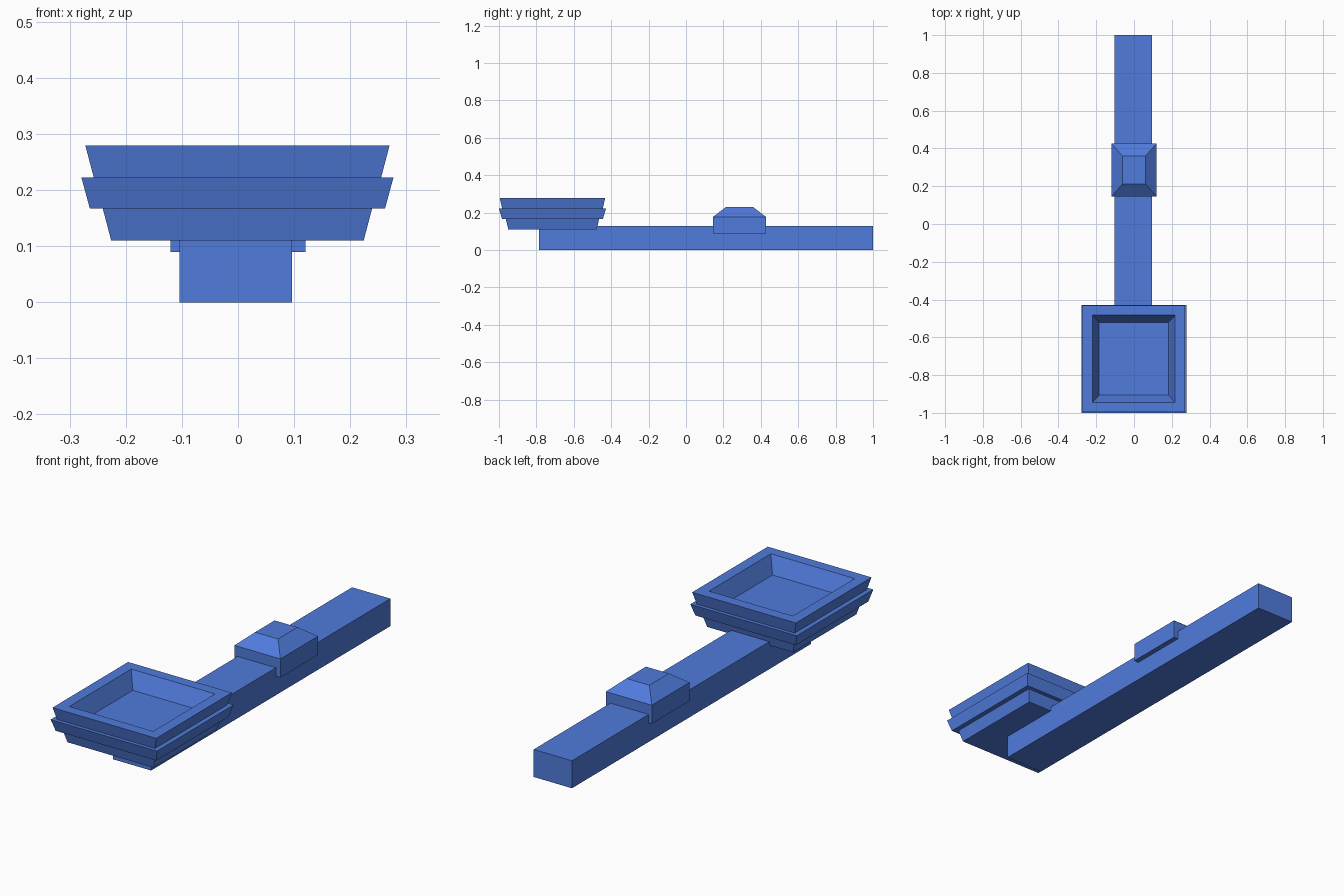
import bpy
import bmesh

# Remove the default cube only
cube = bpy.data.objects.get("Cube")
if cube:
    bpy.data.objects.remove(cube, do_unlink=True)

# Single blue material
blue = bpy.data.materials.new("blue")
blue.use_nodes = True
colour = (0.08, 0.2, 0.72, 1)
blue.diffuse_color = colour
blue.node_tree.nodes["Principled BSDF"].inputs["Base Color"].default_value = colour


def stack(name, centre, rings):
    """Loft a closed solid through rectangles given as (half x, half y, z)."""
    bm = bmesh.new()
    loops = []
    for hx, hy, z in rings:
        corners = ((-hx, -hy), (hx, -hy), (hx, hy), (-hx, hy))
        loops.append([bm.verts.new((x, y, z)) for x, y in corners])
    for low, high in zip(loops, loops[1:]):
        for i in range(4):
            j = (i + 1) % 4
            bm.faces.new((low[i], low[j], high[j], high[i]))
    bm.faces.new(loops[0][::-1])
    bm.faces.new(loops[-1])
    bmesh.ops.recalc_face_normals(bm, faces=bm.faces)
    mesh = bpy.data.meshes.new(name)
    bm.to_mesh(mesh)
    bm.free()
    mesh.materials.append(blue)
    obj = bpy.data.objects.new(name, mesh)
    obj.location = (centre[0], centre[1], 0)
    bpy.context.collection.objects.link(obj)
    return obj


# Long bar
stack("beam", (-0.004, 0.107), [(0.1, 0.893, 0), (0.1, 0.893, 0.13)])

# Raised block with a hipped top
stack("hipped_block", (0, 0.286), [
    (0.12, 0.141, 0.09), (0.12, 0.141, 0.178), (0.06, 0.073, 0.23)])

# Three flared tiers, then the rim and the hollow inside
stack("tiered_tray", (-0.001, -0.714), [
    (0.225, 0.236, 0.11), (0.24, 0.25, 0.167),
    (0.263, 0.27, 0.167), (0.278, 0.286, 0.222),
    (0.256, 0.269, 0.222), (0.271, 0.282, 0.279),
    (0.219, 0.231, 0.279), (0.183, 0.192, 0.203)])
